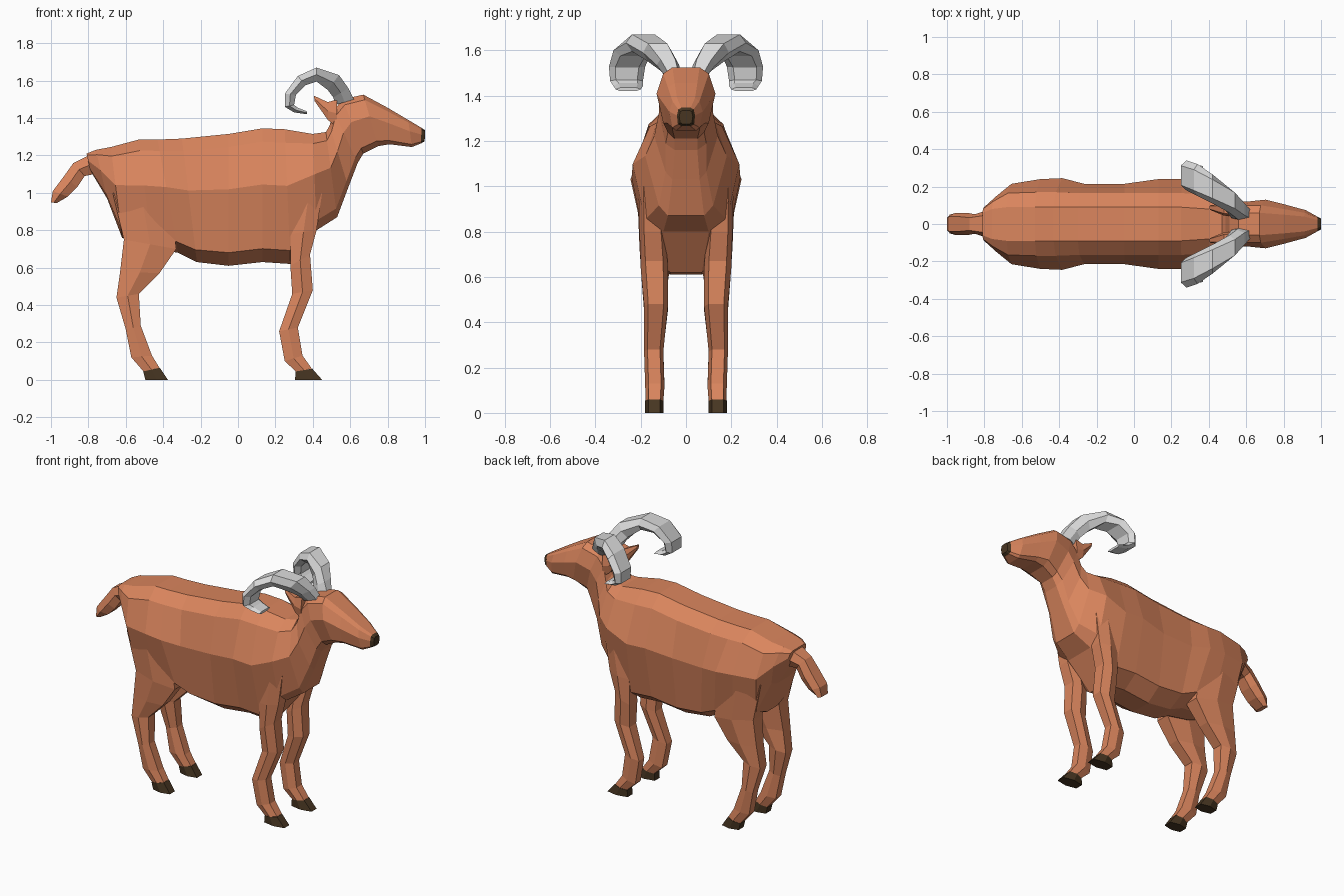
import bpy, bmesh
from mathutils import Vector


def material(name, rgb):
    m = bpy.data.materials.new(name)
    m.diffuse_color = (*rgb, 1)
    return m


COAT = material("russet_coat", (0.70, 0.235, 0.11))
HORN = material("pale_grey_horn", (0.70, 0.70, 0.70))
DARK = material("dark_brown", (0.065, 0.037, 0.016))


def loft(name, rings, mat):
    """Skin a list of equal-sized rings and cap both ends."""
    bm = bmesh.new()
    loops = [[bm.verts.new(p) for p in r] for r in rings]
    n = len(loops[0])
    for a, b in zip(loops, loops[1:]):
        for i in range(n):
            j = (i + 1) % n
            bm.faces.new((a[i], a[j], b[j], b[i]))
    bm.faces.new(loops[0][::-1])
    bm.faces.new(loops[-1])
    bmesh.ops.recalc_face_normals(bm, faces=bm.faces[:])
    me = bpy.data.meshes.new(name)
    bm.to_mesh(me)
    bm.free()
    me.materials.append(mat)
    ob = bpy.data.objects.new(name, me)
    bpy.context.collection.objects.link(ob)
    return ob


def body_ring(tx, tz, bx, bz, *widths):
    """Ten-sided symmetric section from a top point to a bottom point."""
    top, bot = Vector((tx, 0, tz)), Vector((bx, 0, bz))
    half = [top.lerp(bot, f) + Vector((0, w, 0))
            for f, w in zip((0, 0.1, 0.42, 0.9, 1), widths)]
    return half + [Vector((p.x, -p.y, p.z)) for p in reversed(half)]


def limb_ring(ax, az, bx, bz, y0, y1, side=1, flat=0.65):
    """Six-sided section from edge a to edge b, spanning y0 to y1."""
    yc, h = (y0 + y1) / 2, (y1 - y0) / 2
    mx, mz = (ax + bx) / 2, (az + bz) / 2
    pts = [(ax, -flat, az), (ax, flat, az), (mx, 1, mz),
           (bx, flat, bz), (bx, -flat, bz), (mx, -1, mz)]
    return [Vector((x, side * (yc + k * h), z)) for x, k, z in pts]


# Torso, from rump to chest: top x z, bottom x z, five half widths
torso = [
    (-0.81, 1.21, -0.79, 1.12, .06, .08, .09, .07, .04),
    (-0.76, 1.23, -0.70, 0.97, .08, .12, .15, .13, .06),
    (-0.68, 1.245, -0.62, 0.76, .09, .165, .215, .17, .05),
    (-0.53, 1.285, -0.46, 0.70, .09, .17, .24, .18, .05),
    (-0.43, 1.285, -0.32, 0.68, .09, .17, .245, .18, .06),
    (-0.30, 1.29, -0.22, 0.63, .09, .165, .215, .17, .07),
    (-0.05, 1.315, -0.05, 0.61, .09, .165, .215, .17, .07),
    (0.13, 1.345, 0.13, 0.63, .09, .165, .24, .17, .07),
    (0.25, 1.34, 0.28, 0.62, .09, .165, .24, .17, .07),
    (0.40, 1.315, 0.42, 0.80, .08, .16, .235, .18, .10),
]
loft("torso", [body_ring(*r) for r in torso], COAT)

# Neck and head, from chest to muzzle
neck = [
    (0.40, 1.315, 0.42, 0.80, .08, .16, .235, .18, .10),
    (0.47, 1.325, 0.53, 0.87, .06, .13, .18, .12, .08),
    (0.49, 1.36, 0.59, 1.03, .06, .11, .14, .09, .06),
    (0.51, 1.44, 0.64, 1.16, .06, .10, .12, .09, .05),
    (0.56, 1.50, 0.67, 1.21, .06, .10, .12, .08, .05),
    (0.67, 1.525, 0.75, 1.25, .06, .10, .13, .10, .06),
    (0.80, 1.455, 0.81, 1.26, .05, .08, .105, .085, .06),
    (0.91, 1.39, 0.93, 1.245, .04, .06, .074, .06, .045),
    (0.985, 1.345, 0.98, 1.265, .02, .032, .038, .034, .02),
]
loft("neck_and_head", [body_ring(*r) for r in neck], COAT)

# Nose tip
loft("nose", [body_ring(0.982, 1.347, 0.977, 1.264, .021, .034, .04, .036, .021),
              body_ring(1.0, 1.335, 0.998, 1.275, .015, .025, .03, .026, .015)], DARK)

# Tail
tail = [
    (-0.76, 1.22, -0.77, 1.10, -.08, .08),
    (-0.88, 1.16, -0.82, 1.09, -.052, .052),
    (-0.93, 1.09, -0.86, 1.03, -.06, .06),
    (-0.99, 1.01, -0.91, 0.98, -.06, .06),
    (-1.0, 0.95, -0.97, 0.945, -.05, .05),
]
loft("tail", [limb_ring(*r) for r in tail], COAT)

# Paired parts: back x z, front x z, inner y, outer y
front_leg = [
    (0.31, 1.00, 0.45, 1.00, .08, .21),
    (0.28, 0.78, 0.42, 0.80, .09, .205),
    (0.28, 0.61, 0.385, 0.67, .08, .20),
    (0.29, 0.46, 0.40, 0.48, .08, .185),
    (0.22, 0.26, 0.32, 0.28, .10, .185),
    (0.25, 0.10, 0.345, 0.13, .095, .18),
    (0.31, 0.045, 0.395, 0.06, .10, .178),
]
hind_leg = [
    (-0.67, 1.00, -0.36, 0.95, .06, .215),
    (-0.61, 0.75, -0.33, 0.70, .06, .205),
    (-0.63, 0.58, -0.42, 0.57, .08, .195),
    (-0.65, 0.44, -0.53, 0.46, .08, .185),
    (-0.60, 0.27, -0.52, 0.29, .10, .185),
    (-0.57, 0.12, -0.46, 0.13, .095, .18),
    (-0.505, 0.045, -0.42, 0.065, .10, .178),
]
front_hoof = [(0.308, 0.045, 0.397, 0.06, .10, .18), (0.305, 0, 0.45, 0, .10, .18)]
hind_hoof = [(-0.507, 0.045, -0.418, 0.065, .10, .18), (-0.495, 0, -0.375, 0, .10, .18)]
# Horn sections run outer edge to inner edge along the curl
horn = [
    (0.62, 1.50, 0.52, 1.47, .02, .09),
    (0.59, 1.56, 0.51, 1.51, .03, .13),
    (0.54, 1.63, 0.48, 1.55, .06, .19),
    (0.42, 1.67, 0.42, 1.595, .11, .265),
    (0.32, 1.625, 0.36, 1.575, .15, .32),
    (0.25, 1.53, 0.31, 1.525, .18, .34),
    (0.25, 1.46, 0.30, 1.47, .19, .335),
    (0.30, 1.43, 0.32, 1.455, .19, .32),
    (0.37, 1.42, 0.37, 1.435, .20, .31),
]
ear = [
    (0.53, 1.50, 0.53, 1.35, .04, .11),
    (0.48, 1.485, 0.48, 1.39, .045, .11),
    (0.405, 1.52, 0.41, 1.49, .075, .10),
]
parts = {"front_leg": (front_leg, COAT), "hind_leg": (hind_leg, COAT),
         "front_hoof": (front_hoof, DARK), "hind_hoof": (hind_hoof, DARK),
         "horn": (horn, HORN), "ear": (ear, COAT)}
for side, label in ((1, "left"), (-1, "right")):
    for part, (rings, mat) in parts.items():
        loft(f"{part}_{label}", [limb_ring(*r, side=side) for r in rings], mat)
